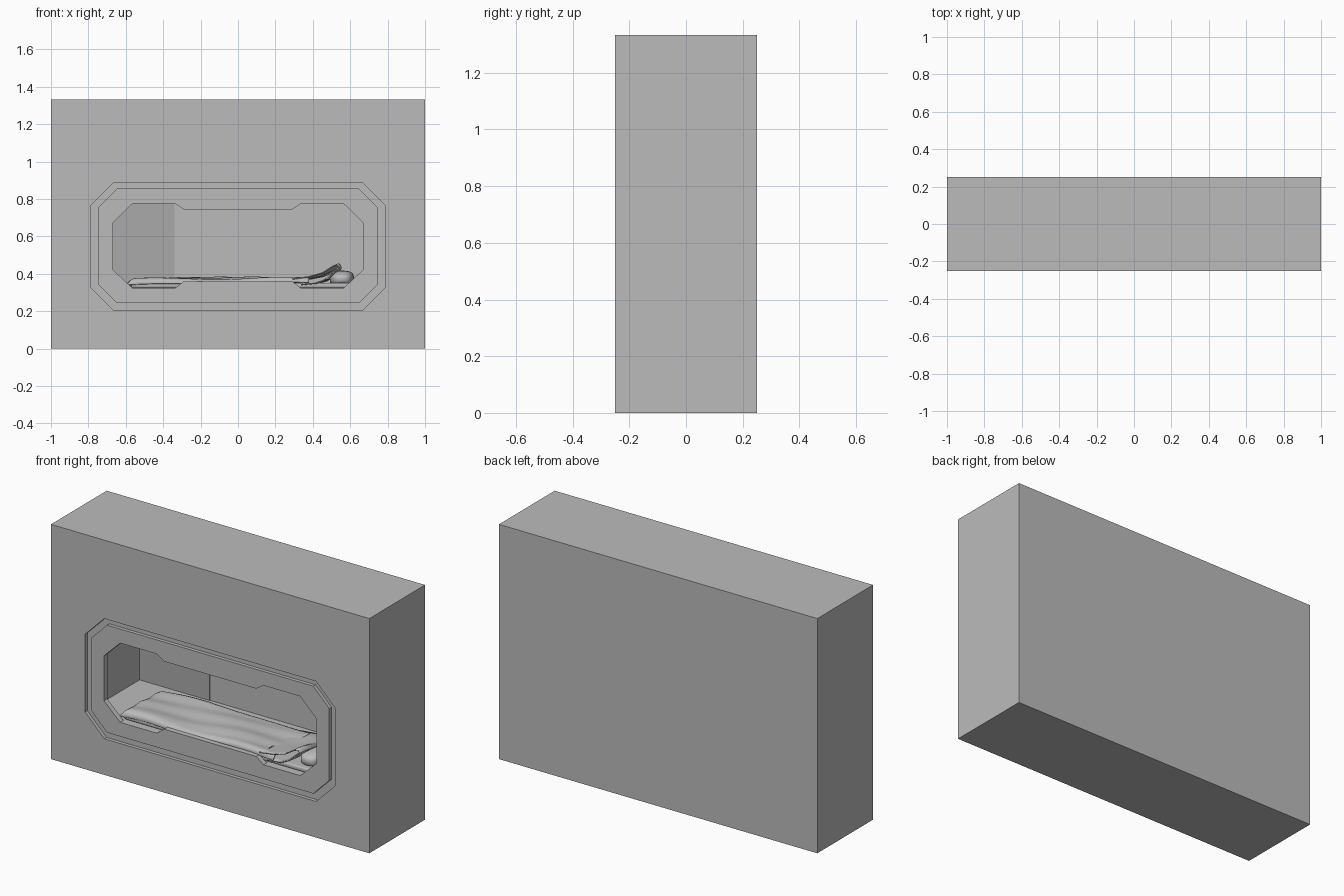
import bpy, bmesh, math

cube = bpy.data.objects.get("Cube")
if cube:
    bpy.data.objects.remove(cube, do_unlink=True)

FRONT = -0.25


def material(name, value):
    m = bpy.data.materials.new(name)
    m.use_nodes = True
    m.diffuse_color = (value, value, value, 1)
    m.node_tree.nodes["Principled BSDF"].inputs["Base Color"].default_value = (value, value, value, 1)
    return m


grey = material("wall grey", 0.5)
dark = material("panel grey", 0.4)


def finish(name, bm, mat=grey, smooth=False):
    bmesh.ops.recalc_face_normals(bm, faces=bm.faces)
    mesh = bpy.data.meshes.new(name)
    bm.to_mesh(mesh)
    bm.free()
    mesh.materials.append(mat)
    ob = bpy.data.objects.new(name, mesh)
    bpy.context.collection.objects.link(ob)
    if smooth:
        for p in mesh.polygons:
            p.use_smooth = True
    return ob


def prism(name, outline, y0, y1, mat=grey):
    """Extrude an x-z outline along y."""
    bm = bmesh.new()
    face = bm.faces.new([bm.verts.new((x, y0, z)) for x, z in outline])
    moved = bmesh.ops.extrude_face_region(bm, geom=[face])["geom"]
    bmesh.ops.translate(bm, vec=(0, y1 - y0, 0),
                        verts=[v for v in moved if isinstance(v, bmesh.types.BMVert)])
    return finish(name, bm, mat)


def box(name, x0, x1, y0, y1, z0, z1, mat=grey):
    return prism(name, [(x0, z0), (x1, z0), (x1, z1), (x0, z1)], y0, y1, mat)


def octagon(w, z0, z1, c):
    right = [(w - c, z0), (w, z0 + c), (w, z1 - c), (w - c, z1)]
    return right + [(-x, z) for x, z in reversed(right)]


def cut(target, cutter):
    cutter.hide_render = True
    cutter.hide_viewport = False
    mod = target.modifiers.new("cut", "BOOLEAN")
    mod.operation = "DIFFERENCE"
    mod.solver = "EXACT"
    mod.object = cutter
    bpy.context.view_layer.objects.active = target
    bpy.ops.object.modifier_apply(modifier=mod.name)


# Opening outline: chamfered corners, narrowed in the middle
half = [(0.29, 0.36), (0.335, 0.325), (0.565, 0.325), (0.667, 0.42),
        (0.667, 0.675), (0.565, 0.775), (0.335, 0.775), (0.29, 0.745)]
opening = half + [(-x, z) for x, z in reversed(half)]

# Wall block with groove, opening and sleeping room hollowed out
wall = box("wall_block", -1, 1, FRONT, 0.25, 0, 1.333)
panel = prism("opening_surround", octagon(0.748, 0.245, 0.855, 0.1), FRONT, FRONT + 0.03)
groove_cutter = prism("groove_cutter", octagon(0.785, 0.205, 0.887, 0.12), FRONT - 0.1, FRONT + 0.02)
opening_cutter = prism("opening_cutter", opening, FRONT - 0.1, FRONT + 0.1)
room_cutter = box("room_cutter", -0.78, 0.78, FRONT + 0.03, 0.235, 0.325, 0.83)
cut(wall, groove_cutter)
cut(wall, room_cutter)
cut(wall, opening_cutter)
cut(panel, opening_cutter)
for helper in (groove_cutter, opening_cutter, room_cutter):
    bpy.data.objects.remove(helper, do_unlink=True)

# Darker plate at the foot end of the back wall
box("back_wall_plate", -0.78, -0.34, 0.231, 0.236, 0.325, 0.83, dark)

# Mattress with softened edges
Y0, Y1 = FRONT + 0.04, 0.12
mattress = box("mattress", -0.57, 0.61, Y0, Y1, 0.325, 0.352)
bevel = mattress.modifiers.new("soft edges", "BEVEL")
bevel.width = 0.01
bevel.segments = 3


def sheet(name, nu, nv, shape, thickness):
    """Soft cloth surface given by shape(u, v) with u, v in 0..1."""
    bm = bmesh.new()
    rows = [[bm.verts.new(shape(i / nu, j / nv)) for j in range(nv + 1)] for i in range(nu + 1)]
    for a, b in zip(rows, rows[1:]):
        for j in range(nv):
            bm.faces.new((a[j], b[j], b[j + 1], a[j + 1]))
    ob = finish(name, bm, grey, True)
    solid = ob.modifiers.new("cloth", "SOLIDIFY")
    solid.thickness = thickness
    solid.offset = 0
    return ob


# Blanket lying over the mattress, drooping at its edges
def blanket_shape(u, v):
    x = -0.59 + 0.97 * u
    edge = min(v, 1 - v, u * 2)
    droop = 0.025 * max(0, 1 - edge / 0.08) ** 2
    folds = 0.005 * math.sin(9 * u + 5 * v) + 0.003 * math.sin(17 * v - 6 * u)
    y = Y0 - 0.01 + (Y1 - Y0 + 0.03) * v + 0.008 * math.sin(11 * u)
    return (x, y, 0.366 + 0.008 * min(1, u * 3) + folds - droop)


sheet("blanket", 60, 24, blanket_shape, 0.006)

# Turned-back blanket end rising over the head of the bed
path = [(0.29, 0.372), (0.38, 0.385), (0.45, 0.405), (0.505, 0.44), (0.53, 0.45),
        (0.54, 0.435), (0.505, 0.405), (0.47, 0.372), (0.42, 0.35), (0.34, 0.342)]


def fold_shape(u, v):
    t = u * (len(path) - 1)
    i = min(int(t), len(path) - 2)
    f = t - i
    x, z = (path[i][k] * (1 - f) + path[i + 1][k] * f for k in (0, 1))
    lift = 1 - 0.35 * v + 0.08 * math.sin(9 * v)
    return (x + 0.012 * math.sin(7 * v), Y0 - 0.01 + (Y1 - Y0 + 0.02) * v,
            0.345 + (z - 0.345) * lift)


sheet("blanket_fold", 36, 18, fold_shape, 0.006)

# Pillow: a flattened, squared-off ball
bm = bmesh.new()
bmesh.ops.create_uvsphere(bm, u_segments=32, v_segments=16, radius=1)
for v in bm.verts:
    sx, sy, sz = (math.copysign(abs(c) ** 0.7, c) for c in v.co)
    v.co = (0.555 + 0.065 * sx, (Y0 + Y1) / 2 + 0.14 * sy, 0.375 + 0.042 * sz)
finish("pillow", bm, grey, True)
